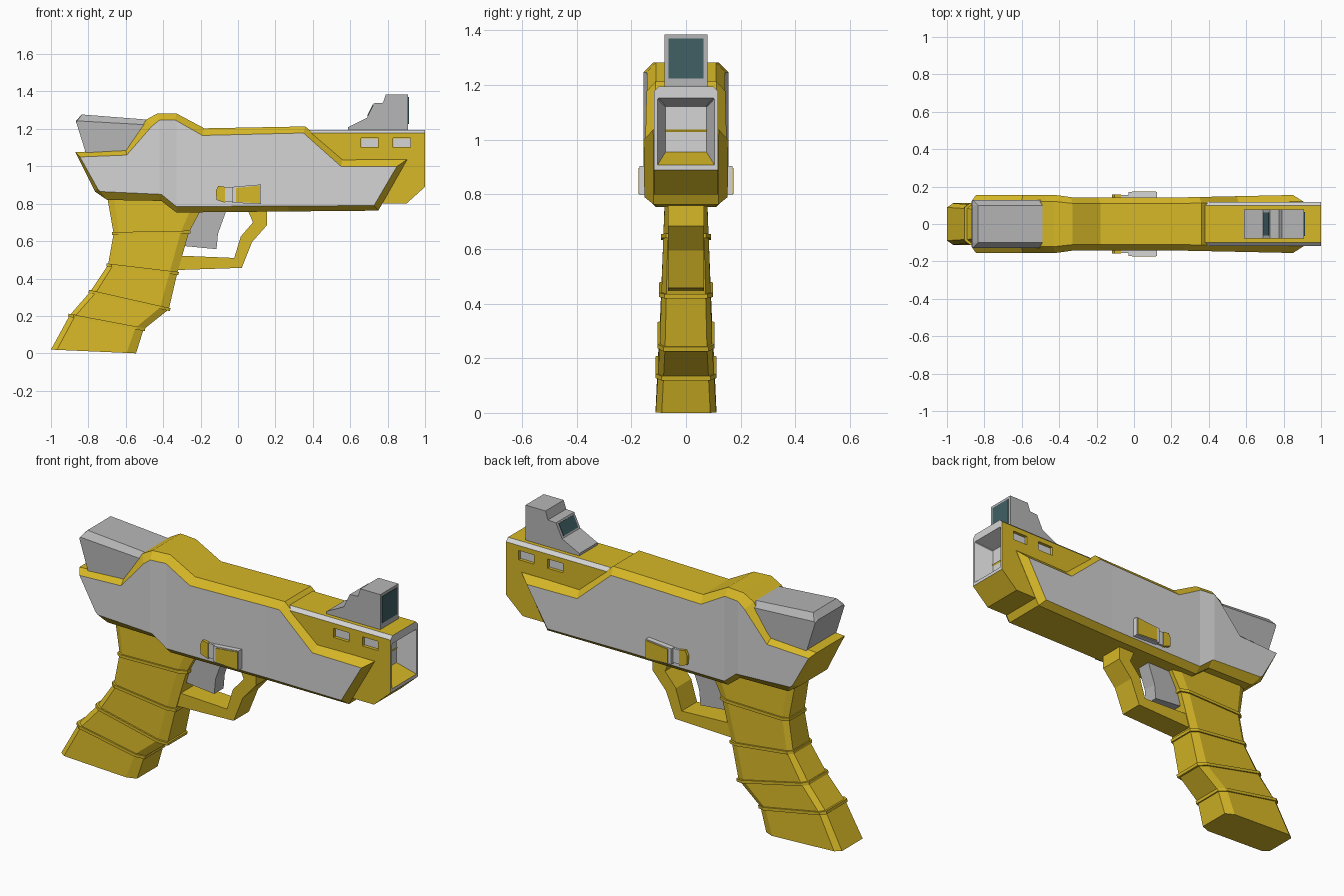
import bpy, bmesh
from mathutils import Vector

if "Cube" in bpy.data.objects:
    bpy.data.objects.remove(bpy.data.objects["Cube"])


def material(name, r, g, b):
    m = bpy.data.materials.new(name)
    m.diffuse_color = (r, g, b, 1)
    m.use_nodes = True
    m.node_tree.nodes["Principled BSDF"].inputs["Base Color"].default_value = m.diffuse_color
    return m


YELLOW = material("yellow", 0.68, 0.48, 0.02)
LIGHT = material("light grey", 0.66, 0.66, 0.66)
MID = material("mid grey", 0.47, 0.47, 0.47)
TEAL = material("dark teal", 0.05, 0.115, 0.13)


def loft(name, rings, mats, rule=None, cap_mat=0, cuts=(), warp=None):
    """Skin equal-length rings of points and cap both ends."""
    bm = bmesh.new()
    vs = [[bm.verts.new(p) for p in ring] for ring in rings]
    n = len(rings[0])
    for i in range(len(vs) - 1):
        for j in range(n):
            k = (j + 1) % n
            f = bm.faces.new((vs[i][j], vs[i][k], vs[i + 1][k], vs[i + 1][j]))
            f.material_index = rule(i, j) if rule else 0
    for end in (vs[0], vs[-1]):
        bm.faces.new(end).material_index = cap_mat
    for x in cuts:
        bmesh.ops.bisect_plane(bm, geom=bm.verts[:] + bm.edges[:] + bm.faces[:],
                               plane_co=(x, 0, 0), plane_no=(1, 0, 0))
    if warp:
        for v in bm.verts:
            v.co.y *= warp(v.co.x)
    bmesh.ops.recalc_face_normals(bm, faces=bm.faces[:])
    me = bpy.data.meshes.new(name)
    bm.to_mesh(me)
    bm.free()
    for m in mats:
        me.materials.append(m)
    ob = bpy.data.objects.new(name, me)
    bpy.context.collection.objects.link(ob)
    return ob


def side(profile, y):
    return [(x, y, z) for x, z in profile]


def prism(name, profile, y0, y1, mat):
    return loft(name, [side(profile, y0), side(profile, y1)], [mat])


def rect(x0, x1, z0, z1):
    return [(x0, z0), (x1, z0), (x1, z1), (x0, z1)]


# Body shell: yellow outer outline, bevelled to grey side panels
outer = [(-0.87, 1.075), (-0.60, 1.09), (-0.49, 1.25), (-0.43, 1.283), (-0.33, 1.283),
         (-0.18, 1.203), (0.36, 1.213), (0.56, 1.037), (0.905, 1.037), (0.75, 0.763),
         (-0.33, 0.753), (-0.41, 0.815), (-0.70, 0.82), (-0.765, 0.865)]
inner = [(-0.845, 1.05), (-0.595, 1.06), (-0.46, 1.215), (-0.42, 1.247), (-0.335, 1.247),
         (-0.19, 1.165), (0.35, 1.178), (0.55, 1.0), (0.85, 1.0), (0.727, 0.79),
         (-0.33, 0.785), (-0.41, 0.85), (-0.735, 0.865), (-0.75, 0.88)]


def waist(x):
    if x < -0.33:
        return 1 - 0.08 * max(0, min(1, (x + 0.42) / 0.09))
    return 0.92 + 0.08 * max(0, min(1, (x - 0.27) / 0.58))


loft("body_shell", [side(inner, -0.155), side(outer, -0.12), side(outer, 0.12), side(inner, 0.155)],
     [YELLOW, LIGHT], cap_mat=1, cuts=(-0.42, -0.33, 0.27), warp=waist)


# Barrel housing with light top chamfers and a recessed muzzle
def hexagon(x, w, z0, z1, c):
    return [(x, -w, z0), (x, w, z0), (x, w, z1 - c), (x, w - c, z1), (x, c - w, z1), (x, -w, z1 - c)]


def barrel_rule(i, j):
    if i >= 2:
        return 0 if (i == 3 and j == 0) else 1
    return 1 if j in (2, 4) else 0


barrel = loft("barrel_housing",
              [hexagon(0.37, 0.118, 0.80, 1.195, 0.018), hexagon(0.90, 0.118, 0.80, 1.195, 0.018),
               hexagon(1.0, 0.118, 0.89, 1.195, 0.018), hexagon(1.0, 0.104, 0.908, 1.152, 0.003),
               hexagon(0.90, 0.075, 0.955, 1.122, 0.003)],
              [YELLOW, LIGHT], barrel_rule, cap_mat=1)

# Side slots cut into the barrel housing, with grey floors
for s, label in ((-1, "front"), (1, "back")):
    for n, x in enumerate((0.657, 0.83)):
        cutter = prism(f"slot_cutter_{label}_{n}", rect(x, x + 0.093, 1.1, 1.15), s * 0.1, s * 0.14, YELLOW)
        cutter.hide_render = True
        cutter.hide_set(True)
        mod = barrel.modifiers.new("slot", "BOOLEAN")
        mod.operation, mod.solver, mod.object = "DIFFERENCE", "EXACT", cutter
        prism(f"slot_floor_{label}_{n}", rect(x + 0.002, x + 0.091, 1.102, 1.148), s * 0.097, s * 0.104, LIGHT)

# Rear block with chamfered top
low = [(-0.865, 1.235), (-0.86, 1.243), (-0.49, 1.222), (-0.47, 1.06), (-0.81, 1.06)]
high = [(-0.865, 1.245), (-0.835, 1.277), (-0.49, 1.25), (-0.47, 1.06), (-0.81, 1.06)]
loft("rear_block", [side(low, -0.127), side(high, -0.1), side(high, 0.1), side(low, 0.127)], [MID])

# Stepped sight with lens plates
prism("sight", [(0.587, 1.185), (0.587, 1.208), (0.69, 1.26), (0.727, 1.337), (0.775, 1.34),
                (0.79, 1.385), (0.91, 1.385), (0.91, 1.185)], -0.078, 0.078, MID)
prism("front_lens", rect(0.906, 0.913, 1.225, 1.37), -0.064, 0.064, TEAL)
prism("rear_lens", [(0.691, 1.27), (0.72, 1.33), (0.726, 1.327), (0.697, 1.267)], -0.062, 0.062, TEAL)


# Grip: chain of chamfered sections with a ridge at each joint
def grip_ring(left, right, w, grow=0.0, shift=0.0):
    a, b = Vector(left), Vector(right)
    d = (b - a).normalized()
    off = Vector((-d.y, d.x)) * shift
    a, b, w = a - d * grow + off, b + d * grow + off, w + grow
    shape = [(0, -0.8), (0.07, -1), (0.89, -1), (1, -0.8), (1, 0.8), (0.89, 1), (0.07, 1), (0, 0.8)]
    return [(a.x + (b.x - a.x) * t, y * w, a.y + (b.y - a.y) * t) for t, y in shape]


joints = [((-0.70, 0.84), (-0.18, 0.80), 0.076), ((-0.665, 0.64), (-0.262, 0.648), 0.083),
          ((-0.695, 0.472), (-0.325, 0.428), 0.09), ((-0.79, 0.33), (-0.37, 0.235), 0.096),
          ((-0.90, 0.203), (-0.505, 0.128), 0.103), ((-1.0, 0.02), (-0.545, 0.0), 0.111)]
loft("grip", [grip_ring(*j) for j in joints], [YELLOW])
for n, j in enumerate(joints[1:-1]):
    loft(f"grip_ridge_{n}", [grip_ring(*j, grow=0.008, shift=s) for s in (-0.008, 0.008)], [YELLOW])

# Trigger and its guard
prism("trigger", [(-0.30, 0.575), (-0.115, 0.557), (-0.107, 0.64), (-0.06, 0.77), (-0.25, 0.77)],
      -0.04, 0.04, MID)
prism("trigger_guard", [(0.05, 0.77), (0.155, 0.77), (0.155, 0.685), (0.075, 0.595), (0.02, 0.457),
                        (-0.34, 0.445), (-0.33, 0.523), (-0.02, 0.51), (0.015, 0.625), (0.08, 0.70)],
      -0.066, 0.066, YELLOW)

# Side switches, mirrored
for s, label in ((-1, "front"), (1, "back")):
    prism(f"switch_tip_{label}", [(-0.115, 0.82), (-0.07, 0.805), (-0.07, 0.89), (-0.105, 0.895), (-0.118, 0.87)],
          s * 0.13, s * 0.158, YELLOW)
    prism(f"switch_bridge_{label}", rect(-0.09, 0.0, 0.81, 0.888), s * 0.13, s * 0.154, LIGHT)
    prism(f"switch_block_{label}", [(-0.03, 0.805), (0.123, 0.798), (0.123, 0.903), (-0.03, 0.89)],
          s * 0.13, s * 0.17, LIGHT)
    prism(f"switch_plate_{label}", [(-0.012, 0.81), (0.118, 0.802), (0.118, 0.897), (-0.012, 0.884)],
          s * 0.167, s * 0.174, YELLOW)
